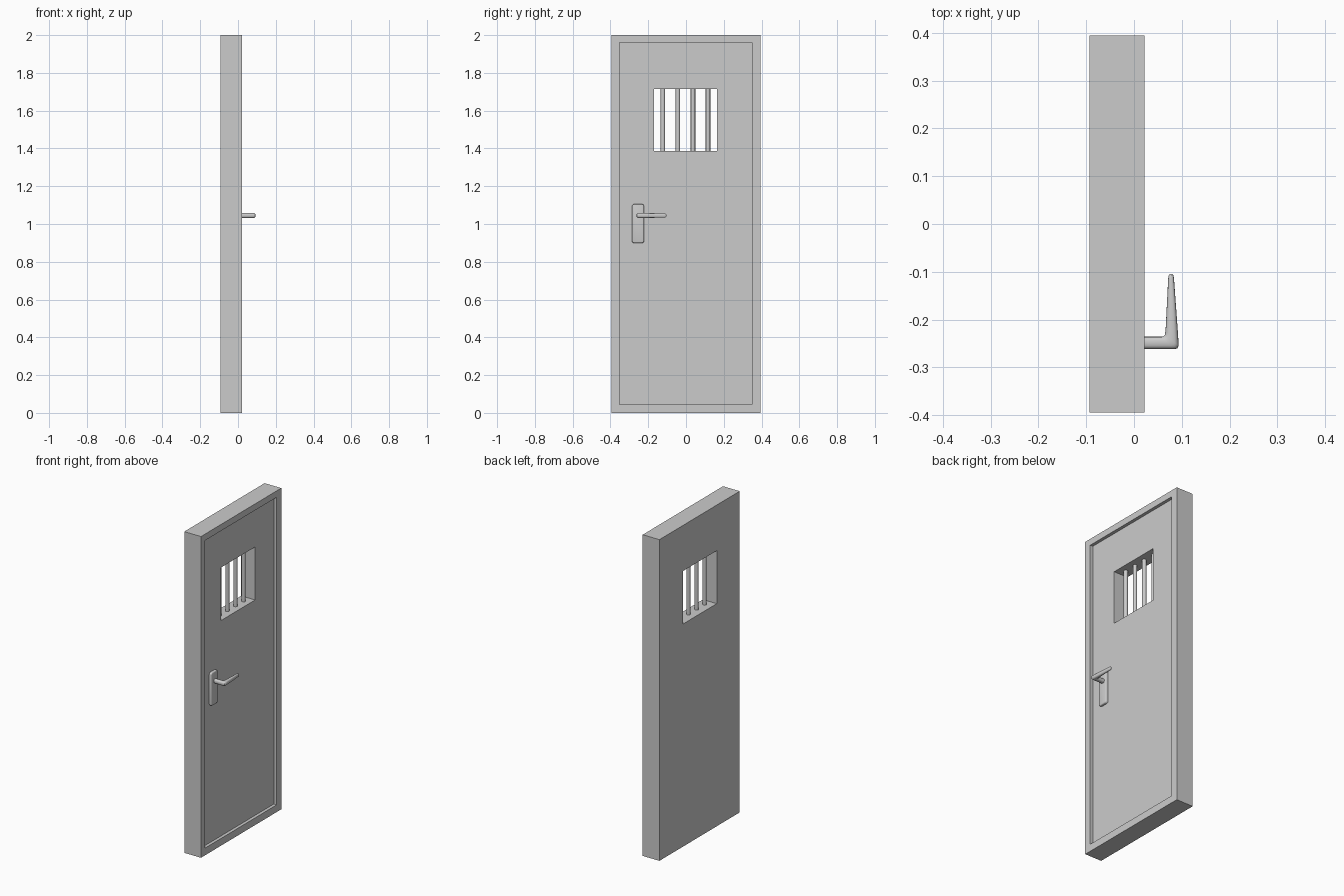
import bpy, bmesh
from math import sin, cos, pi, copysign

if "Cube" in bpy.data.objects:
    bpy.data.objects.remove(bpy.data.objects["Cube"])

BACK, FRONT, PANEL = -0.0935, 0.0215, 0.002   # x of back face, rim face, recessed panel


def finish(name, bm, smooth=False):
    bmesh.ops.recalc_face_normals(bm, faces=bm.faces)
    me = bpy.data.meshes.new(name)
    bm.to_mesh(me)
    bm.free()
    ob = bpy.data.objects.new(name, me)
    bpy.context.collection.objects.link(ob)
    if smooth:
        bpy.ops.object.select_all(action='DESELECT')
        ob.select_set(True)
        bpy.context.view_layer.objects.active = ob
        bpy.ops.object.shade_smooth_by_angle(angle=0.7)
    return ob


def loft(name, rings, closed=False, smooth=False):
    """Skin a chain of equal-length rings; closed joins last to first, else caps."""
    bm = bmesh.new()
    vs = [[bm.verts.new(p) for p in r] for r in rings]
    n = len(vs[0])
    pairs = list(zip(vs, vs[1:])) + ([(vs[-1], vs[0])] if closed else [])
    for a, b in pairs:
        for i in range(n):
            j = (i + 1) % n
            bm.faces.new((a[i], a[j], b[j], b[i]))
    if not closed:
        bm.faces.new(vs[0])
        bm.faces.new(vs[-1])
    return finish(name, bm, smooth)


def rect(x, y0, y1, z0, z1):
    return [(x, y0, z0), (x, y1, z0), (x, y1, z1), (x, y0, z1)]


def round_rect(x, cy, cz, hy, hz, r, seg=5):
    pts = []
    for k, (sy, sz) in enumerate([(1, 1), (-1, 1), (-1, -1), (1, -1)]):
        for i in range(seg + 1):
            a = (k + i / seg) * pi / 2
            pts.append((x, cy + sy * (hy - r) + r * cos(a), cz + sz * (hz - r) + r * sin(a)))
    return pts


# Door: one continuous rectangle loft with raised rim and window opening
outer = (-0.395, 0.395, 0, 2)
inner = (-0.353, 0.350, 0.045, 1.96)
window = (-0.169, 0.165, 1.386, 1.716)
loft("door", [rect(BACK, *window), rect(BACK, *outer), rect(FRONT, *outer),
              rect(FRONT, *inner), rect(PANEL, *inner), rect(PANEL, *window)], closed=True)

# Window bars
for i in range(4):
    y = -0.122 + 0.0795 * i
    rings = [[(-0.043 + 0.012 * cos(a * pi / 8), y + 0.012 * sin(a * pi / 8), z)
              for a in range(16)] for z in (1.38, 1.722)]
    loft(f"window_bar_{i + 1}", rings, smooth=True)

# Handle back plate with a softened edge
loft("handle_plate", [round_rect(PANEL - 0.002, -0.254, 1.002, 0.032, 0.103, 0.012),
                      round_rect(0.013, -0.254, 1.002, 0.032, 0.103, 0.012),
                      round_rect(0.016, -0.254, 1.002, 0.030, 0.101, 0.010),
                      round_rect(0.017, -0.254, 1.002, 0.027, 0.098, 0.007)], smooth=True)


# Lever handle: rings spanning an inner and outer point in plan
def handle_ring(xi, yi, xo, yo, h, n=20, z=1.045):
    pts = []
    for i in range(n):
        c, s = cos(2 * pi * i / n), sin(2 * pi * i / n)
        c, s = (copysign(abs(v) ** 0.75, v) for v in (c, s))
        t = (1 + c) / 2
        pts.append((xi + (xo - xi) * t, yi + (yo - yi) * t, z + h * s))
    return pts


sections = [(0.012, -0.236, 0.012, -0.262, 0.013),
            (0.058, -0.236, 0.084, -0.262, 0.013),
            (0.062, -0.235, 0.0905, -0.2605, 0.0135),
            (0.0645, -0.232, 0.0933, -0.255, 0.0135),
            (0.066, -0.225, 0.0925, -0.235, 0.013),
            (0.0715, -0.115, 0.0838, -0.115, 0.011),
            (0.0725, -0.108, 0.0828, -0.108, 0.010),
            (0.0752, -0.1045, 0.0800, -0.1045, 0.006)]
loft("lever_handle", [handle_ring(*s) for s in sections], smooth=True)
